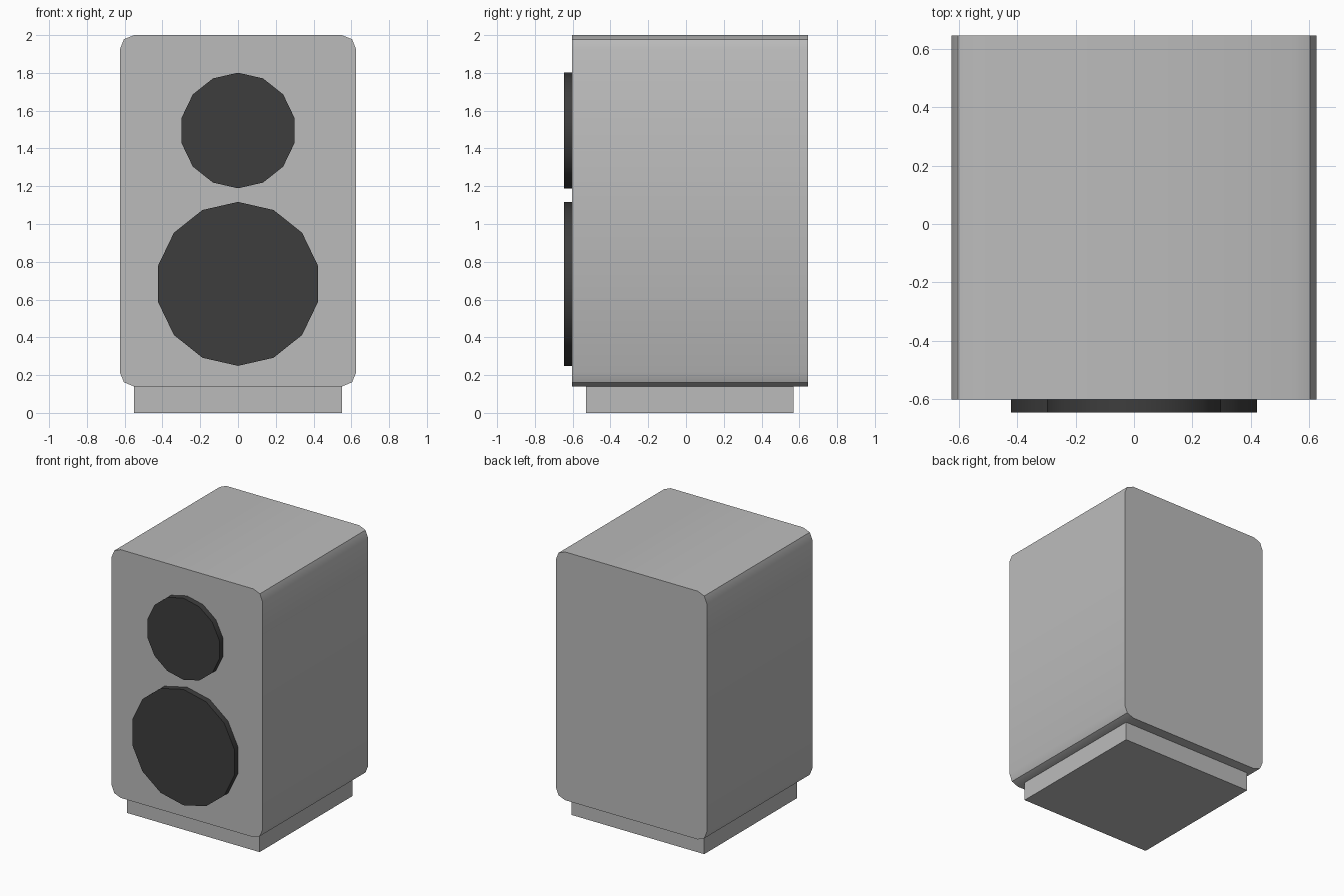
import bpy, bmesh, math

if "Cube" in bpy.data.objects:
    bpy.data.objects.remove(bpy.data.objects["Cube"])

def material(name, v):
    m = bpy.data.materials.new(name)
    m.diffuse_color = (v, v, v, 1)
    m.use_nodes = True
    m.node_tree.nodes["Principled BSDF"].inputs["Base Color"].default_value = m.diffuse_color
    return m

grey = material("cabinet grey", 0.5)
dark = material("driver dark grey", 0.047)

def prism(name, profile, y0, y1, mat):
    """Extrude an (x, z) profile along y."""
    bm = bmesh.new()
    a = [bm.verts.new((x, y0, z)) for x, z in profile]
    b = [bm.verts.new((x, y1, z)) for x, z in profile]
    bm.faces.new(a)
    bm.faces.new(b[::-1])
    n = len(a)
    for i in range(n):
        j = (i + 1) % n
        bm.faces.new((a[j], a[i], b[i], b[j]))
    bmesh.ops.recalc_face_normals(bm, faces=bm.faces)
    me = bpy.data.meshes.new(name)
    bm.to_mesh(me)
    bm.free()
    me.materials.append(mat)
    ob = bpy.data.objects.new(name, me)
    bpy.context.collection.objects.link(ob)
    bpy.ops.object.select_all(action='DESELECT')
    ob.select_set(True)
    bpy.context.view_layer.objects.active = ob
    bpy.ops.object.shade_smooth_by_angle(angle=math.radians(30))
    return ob

# Cabinet with rounded long edges
w, zc, hh = 0.626, 1.07, 0.93
corner = [(w, hh - 0.076), (w - 0.022, hh - 0.022), (w - 0.076, hh)]
quarter = [(x, zc + z) for x, z in corner]
upper = quarter + [(-x, z) for x, z in quarter[::-1]]
profile = upper + [(x, 2 * zc - z) for x, z in upper[::-1]]
prism("cabinet", profile, -0.603, 0.647, grey)

# Plinth
b = 0.55
prism("plinth", [(-b, 0), (b, 0), (b, 0.14), (-b, 0.14)], -0.53, 0.57, grey)

# Round drivers, 14 sides
for name, r, z in (("small_driver", 0.306, 1.495), ("large_driver", 0.434, 0.683)):
    ring = [(r * math.sin(2 * math.pi * i / 14), z + r * math.cos(2 * math.pi * i / 14))
            for i in range(14)]
    prism(name, ring, -0.647, -0.59, dark)
